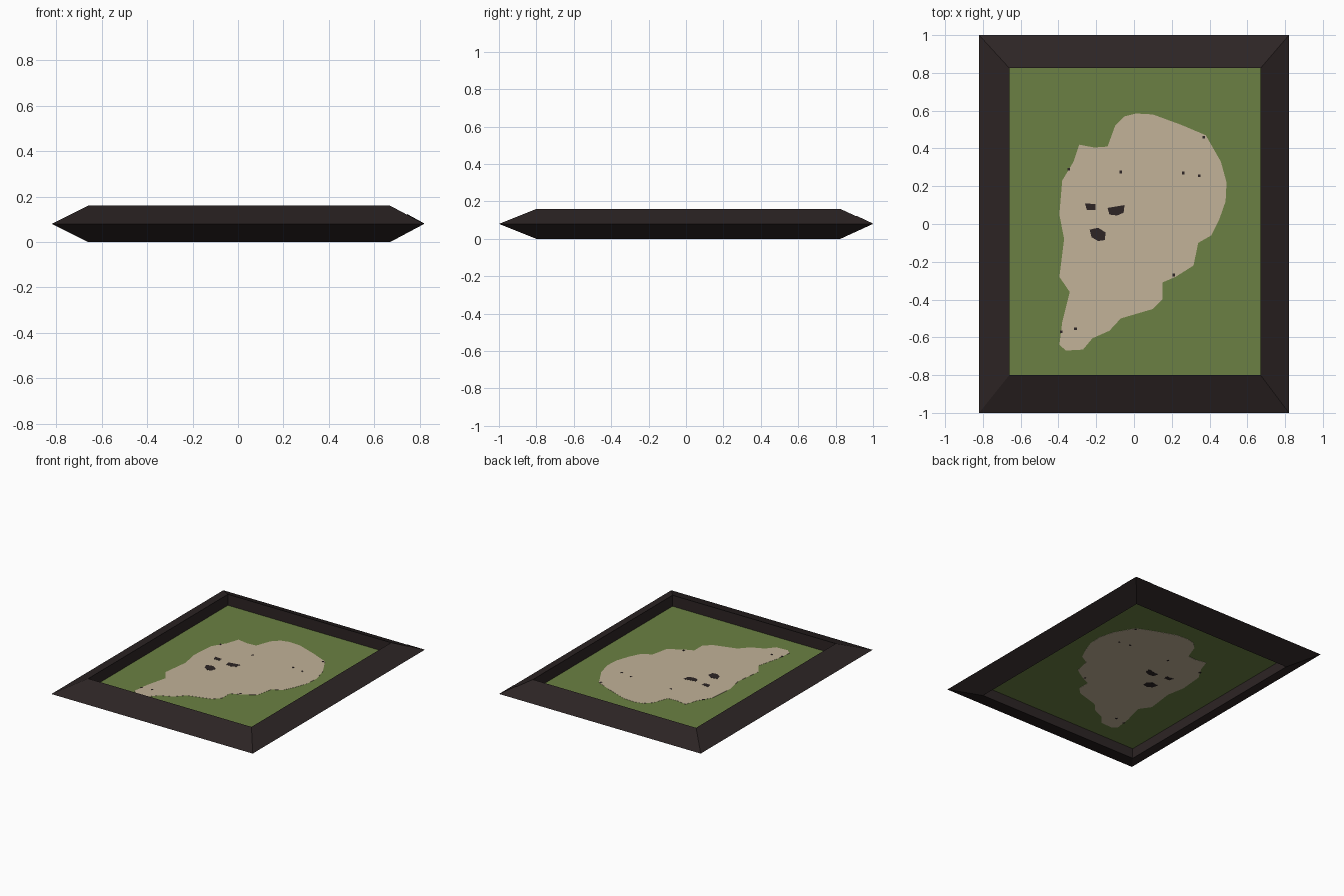
import bpy, bmesh, math

if "Cube" in bpy.data.objects:
    bpy.data.objects.remove(bpy.data.objects["Cube"])


def material(name, rgb):
    m = bpy.data.materials.new(name)
    m.diffuse_color = (*rgb, 1.0)
    m.use_nodes = True
    m.node_tree.nodes["Principled BSDF"].inputs["Base Color"].default_value = m.diffuse_color
    return m


DARK = material("dark brown wood", (0.026, 0.018, 0.018))
GREEN = material("moss green", (0.147, 0.216, 0.056))
TAN = material("sand tan", (0.539, 0.445, 0.314))

MID = 0.077                                # height of the picture panel
X0, X1, Y0, Y1 = -0.66, 0.67, -0.80, 0.825  # frame opening


def make(name, bm, mat):
    bmesh.ops.recalc_face_normals(bm, faces=bm.faces)
    me = bpy.data.meshes.new(name)
    bm.to_mesh(me)
    bm.free()
    me.materials.append(mat)
    ob = bpy.data.objects.new(name, me)
    bpy.context.collection.objects.link(ob)
    return ob


def plate(name, outlines, thick, mat):
    """Flat prisms centred on the panel height, seen from both sides."""
    bm = bmesh.new()
    for pts in outlines:
        lo = [bm.verts.new((x, y, MID - thick / 2)) for x, y in pts]
        face = bm.faces.new(lo)
        ext = bmesh.ops.extrude_face_region(bm, geom=[face], use_keep_orig=True)
        verts = [g for g in ext["geom"] if isinstance(g, bmesh.types.BMVert)]
        bmesh.ops.translate(bm, verts=verts, vec=(0, 0, thick))
    return make(name, bm, mat)


def rect(x0, x1, y0, y1):
    return [(x0, y0), (x1, y0), (x1, y1), (x0, y1)]


# Frame: triangular section swept around the opening, sharp edge outwards
bm = bmesh.new()
loops = [[bm.verts.new((x, y, z)) for x, y in pts] for pts, z in (
    (rect(-0.82, 0.82, -1, 1), 0.08),
    (rect(X0, X1, Y0, Y1), 0.16),
    (rect(X0, X1, Y0, Y1), 0.0))]
for k in range(3):
    a, b = loops[k], loops[(k + 1) % 3]
    for i in range(4):
        j = (i + 1) % 4
        bm.faces.new((a[i], a[j], b[j], b[i]))
make("frame", bm, DARK)

# Thin corner cover lying on the back right mitre
bm = bmesh.new()
corner = bm.verts.new((0.82, 1.0, 0.082))
ridge = bm.verts.new((0.745, 0.9125, 0.123))
left = bm.verts.new((0.67, 1.0, 0.082))
right = bm.verts.new((0.82, 0.83, 0.082))
bm.faces.new((corner, left, ridge))
bm.faces.new((corner, ridge, right))
make("corner_cover", bm, DARK)

# Green background panel
plate("background_panel", [rect(X0, X1, Y0, Y1)], 0.004, GREEN)

# Tan land shape
land = [(0.01, 0.585), (0.10, 0.58), (0.25, 0.525), (0.38, 0.47), (0.46, 0.33),
        (0.49, 0.22), (0.485, 0.12), (0.45, 0.02), (0.41, -0.06), (0.34, -0.10),
        (0.315, -0.22), (0.22, -0.28), (0.15, -0.31), (0.15, -0.40), (0.10, -0.45),
        (-0.07, -0.50), (-0.13, -0.565), (-0.22, -0.605), (-0.27, -0.665),
        (-0.36, -0.67), (-0.395, -0.64), (-0.38, -0.52), (-0.34, -0.36),
        (-0.395, -0.28), (-0.37, -0.08), (-0.395, 0.05), (-0.38, 0.23),
        (-0.32, 0.33), (-0.29, 0.42), (-0.21, 0.405), (-0.14, 0.41),
        (-0.10, 0.52), (-0.05, 0.57)]
plate("land_shape", [land], 0.006, TAN)

# Dark patches on the land
patches = [
    [(-0.26, 0.11), (-0.205, 0.105), (-0.205, 0.075), (-0.25, 0.075)],
    [(-0.14, 0.085), (-0.05, 0.10), (-0.055, 0.06), (-0.09, 0.045), (-0.13, 0.05)],
    [(-0.235, -0.03), (-0.19, -0.02), (-0.15, -0.045), (-0.155, -0.085),
     (-0.19, -0.09), (-0.225, -0.07)]]
plate("dark_patches", patches, 0.008, DARK)

# Small dark specks
specks = [(0.37, 0.46), (0.345, 0.255), (0.26, 0.27), (-0.345, 0.29),
          (-0.385, -0.57), (-0.31, -0.555), (-0.07, 0.275), (0.21, -0.27)]
plate("dark_specks", [rect(x - 0.007, x + 0.007, y - 0.007, y + 0.007)
                      for x, y in specks], 0.008, DARK)
